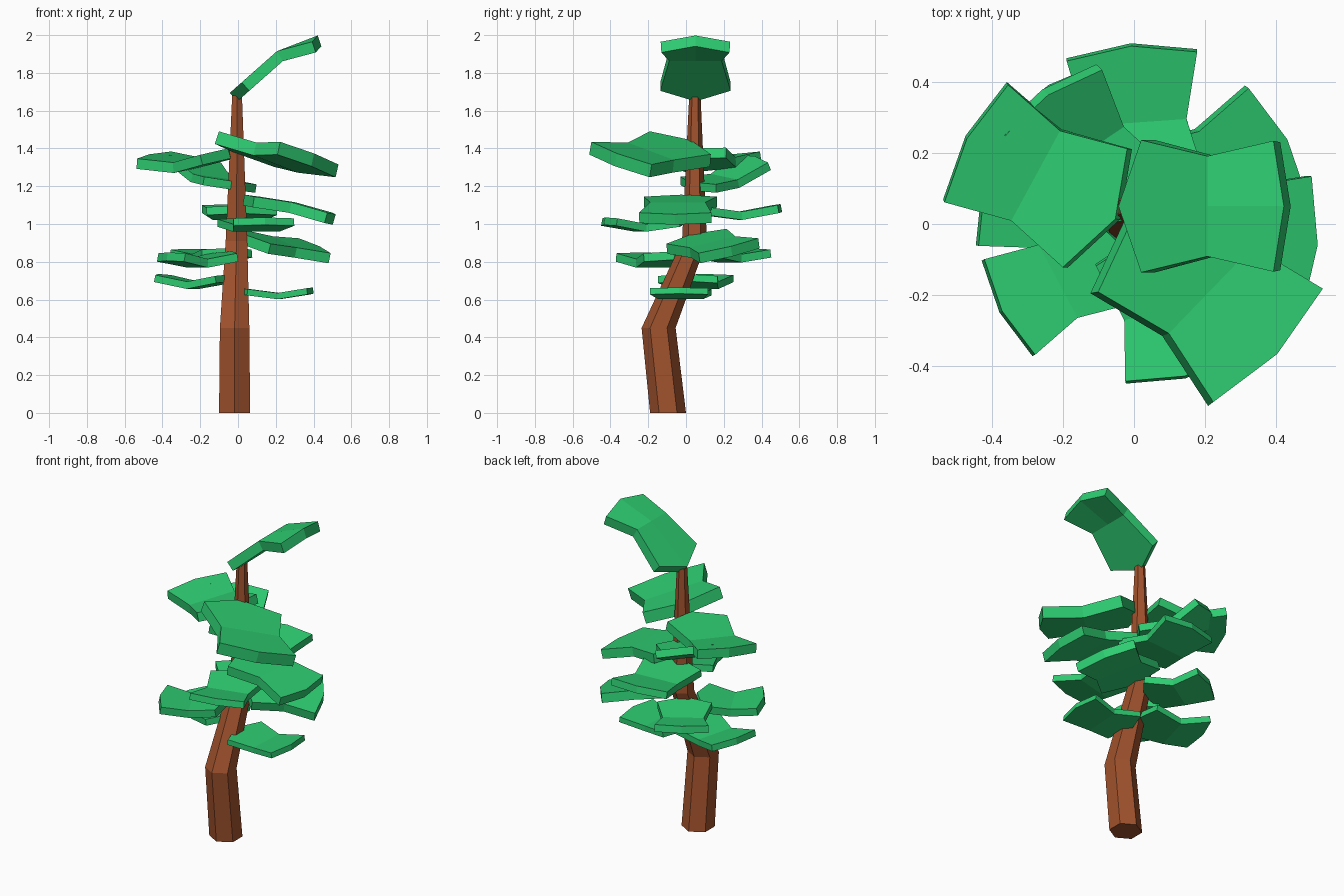
import bpy, bmesh, math

if "Cube" in bpy.data.objects:
    bpy.data.objects.remove(bpy.data.objects["Cube"])


def material(name, color):
    m = bpy.data.materials.new(name)
    m.diffuse_color = (*color, 1)
    m.use_nodes = True
    m.node_tree.nodes["Principled BSDF"].inputs["Base Color"].default_value = m.diffuse_color
    return m


BARK = material("bark", (0.352, 0.084, 0.026))
LEAF = material("leaf_green", (0.027, 0.604, 0.165))


def add_object(name, bm, mat):
    bmesh.ops.recalc_face_normals(bm, faces=bm.faces) if name == "trunk" else None
    mesh = bpy.data.meshes.new(name)
    bm.to_mesh(mesh)
    bm.free()
    mesh.materials.append(mat)
    obj = bpy.data.objects.new(name, mesh)
    bpy.context.collection.objects.link(obj)
    return obj


# Trunk: hexagonal tube through four rings (x, y, z, radius)
bm = bmesh.new()
rings = []
for x, y, z, r in [(-0.018, -0.095, 0, 0.095), (-0.018, -0.145, 0.45, 0.09),
                   (-0.008, 0.045, 0.91, 0.066), (-0.005, 0.047, 1.68, 0.03)]:
    rings.append([bm.verts.new((x + r * math.cos(a), y + r * math.sin(a), z))
                  for a in (math.radians(30 + 60 * k) for k in range(6))])
for lo, hi in zip(rings, rings[1:]):
    for k in range(6):
        n = (k + 1) % 6
        bm.faces.new((lo[k], lo[n], hi[n], hi[k]))
bm.faces.new(rings[0][::-1])
bm.faces.new(rings[-1])
add_object("trunk", bm, BARK)


# Leaf pad: 3x3 grid pinched at the middle with pointed ends, thickened downwards
def leaf(name, x, y, angle, scale, heights, thick, roll=0, arch=0):
    zi, zm, zo = heights
    a = math.radians(angle)
    ca, sa = math.cos(a), math.sin(a)
    # (side u, centre u, half width, side z, centre z) for inner, middle, outer rows
    rows = [(0, -0.065, 0.19, zi, zi - 0.34 * (zm - zi)),
            (0.19, 0.19, 0.144, zm, zm),
            (0.38, 0.41, 0.188, zo, zo + 0.16 * (zo - zm) + arch)]
    bm = bmesh.new()
    grid = []
    for us, uc, w, zs, zc in rows:
        row = []
        for side in (-1, 0, 1):
            u = (us if side else uc) * scale
            v = side * w * scale
            z = (zs if side else zc) + v * roll
            row.append(bm.verts.new((x + u * ca - v * sa, y + u * sa + v * ca, z)))
        grid.append(row)
    for i in range(2):
        for j in range(2):
            bm.faces.new((grid[i][j], grid[i + 1][j], grid[i + 1][j + 1], grid[i][j + 1]))
    obj = add_object(name, bm, LEAF)
    mod = obj.modifiers.new("thickness", "SOLIDIFY")
    mod.thickness = thick
    mod.offset = -1
    mod.use_even_offset = True


# Crown leaf on the trunk tip
leaf("crown_leaf", 0.02, 0.05, 0, 0.98, (1.75, 1.915, 1.965), 0.06, arch=0.025)

# Upper tier
leaf("upper_leaf_front_right", 0.055, -0.03, -44, 1.18, (1.43, 1.385, 1.375), 0.07, roll=-0.27)
leaf("upper_leaf_left", -0.11, 0.045, 151.5, 1.0, (1.385, 1.34, 1.365), 0.055, roll=-0.1)
leaf("upper_leaf_back", -0.04, 0.064, 124, 0.88, (1.23, 1.25, 1.345), 0.045, roll=0.12)

# Middle tier
leaf("middle_leaf_right", 0.1, -0.03, -4, 1.02, (1.145, 1.115, 1.06), 0.057)
leaf("middle_leaf_back", 0.02, 0.1, 94, 0.98, (1.09, 1.065, 1.10), 0.043)
leaf("middle_leaf_front", 0.055, -0.078, -76, 0.88, (1.025, 1.0, 1.03), 0.04)

# Lower tier
leaf("lower_leaf_right", 0.088, 0.055, 28, 0.95, (0.935, 0.905, 0.885), 0.055, roll=0.22)
leaf("lower_leaf_front_left", -0.078, -0.089, 208, 0.81, (0.845, 0.815, 0.845), 0.045)
leaf("lower_leaf_back_left", -0.06, 0.1, 122, 0.82, (0.865, 0.84, 0.865), 0.043)

# Bottom tier
leaf("bottom_leaf_left", -0.08, 0.01, 165, 0.86, (0.725, 0.695, 0.73), 0.038)
leaf("bottom_leaf_right", 0.06, -0.02, -3, 0.82, (0.655, 0.635, 0.66), 0.033)
